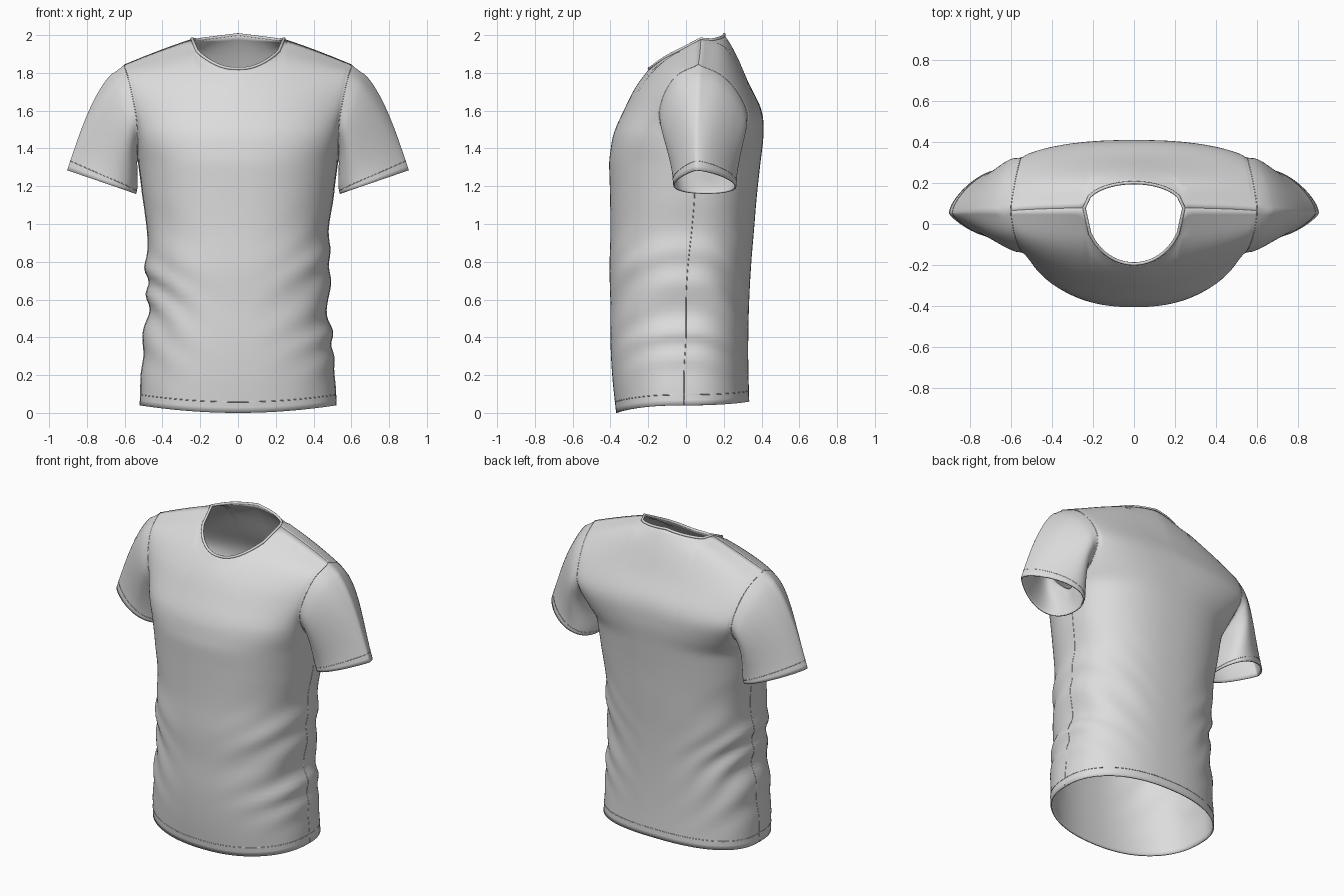
import bpy, bmesh, math
from mathutils import Vector, noise

if "Cube" in bpy.data.objects:
    bpy.data.objects.remove(bpy.data.objects["Cube"])

cloth = bpy.data.materials.new("light grey cloth")
cloth.diffuse_color = (0.72, 0.72, 0.72, 1)
cloth.use_nodes = True
cloth.node_tree.nodes["Principled BSDF"].inputs["Base Color"].default_value = cloth.diffuse_color

N, NL, NU, NS = 36, 46, 30, 24          # half columns, lower rows, upper rows, sleeve rows
KN = 10                                 # column where the neck meets the shoulder seam
CHEST_Z = 1.33


def spline(pts, t):
    """Catmull-Rom through evenly spaced knots, t in 0..1."""
    pts = [p if isinstance(p, tuple) else (p,) for p in pts]
    n = len(pts) - 1
    i = min(int(t * n), n - 1)
    f = t * n - i
    out = []
    for c in range(len(pts[0])):
        b, d = pts[i][c], pts[i + 1][c]
        a = pts[i - 1][c] if i > 0 else 2 * b - d
        e = pts[i + 2][c] if i + 2 <= n else 2 * d - b
        out.append(b + 0.5 * f * (d - a + f * (2 * a - 5 * b + 4 * d - e + f * (3 * (b - d) + e - a))))
    return out


# lower body: half width, side seam, front and back depth from hem to armpit
WIDTH = [.52, .51, .495, .475, .487, .48, .505, .53]
SEAM = [-.01, -.01, 0, 0, .01, .03, .045, .05]
DEPTH = {-1: [-.37, -.39, -.40, -.40, -.405, -.40, -.402, -.408],
         1: [.335, .33, .33, .335, .345, .36, .375, .395]}
# upper body: centre line (y, z) and armhole (x, y, z); -1 is front, 1 is back
CENTRE = {-1: [(-.408, 1.33), (-.385, 1.47), (-.33, 1.6), (-.25, 1.75), (-.12, 1.9), (.08, 2.04)],
          1: [(.395, 1.33), (.41, 1.47), (.40, 1.6), (.335, 1.74), (.212, 1.992), (.08, 2.04)]}
ARMHOLE = {-1: [(.53, .05, 1.33), (.53, -.08, 1.45), (.535, -.14, 1.56),
                (.555, -.12, 1.68), (.58, -.05, 1.79), (.60, .065, 1.845)],
           1: [(.53, .05, 1.33), (.53, .23, 1.43), (.545, .325, 1.55),
               (.56, .285, 1.68), (.58, .19, 1.79), (.60, .065, 1.845)]}


def col(k):
    return math.sin(1.5 * k / N) / math.sin(1.5)


NECK_X = .60 * col(KN)


def lower(u, s, side):
    a = abs(u)
    w, ys, yd = spline(WIDTH, s)[0], spline(SEAM, s)[0], spline(DEPTH[side], s)[0]
    hem = .04 * a * a if side < 0 else .06 - .02 * a * a
    z = hem + (CHEST_Z - hem) * s
    x = u * w
    y = ys + (yd - ys) * (1 - a ** 2.3) ** (1 / 2.4)
    # drag folds rising towards the side seams
    slope = .38 if side < 0 else .5
    phase = (z - slope * (a - 1)) / .21 + (.35 if u < 0 else 0)
    phase += .5 * noise.noise(Vector((x * 2, 0, z * 3)))
    d = .013 * a ** 2.2 * math.exp(-((z - .58) / .3) ** 2) * math.sin(2 * math.pi * phase)
    return Vector((x + d * u * a, y + side * d * (1 - a * a) ** .5, z))


def upper(u, t, side):
    a = abs(u)
    c, e = spline(CENTRE[side], t), spline(ARMHOLE[side], t)
    b = min(1, 1.8 * t)
    b = b * b * (3 - 2 * b)
    p = 2.4 - 1.25 * b
    w = 1 - (1 - a ** (2.3 + (.6 * b if side > 0 else 0))) ** (1 / p)
    return Vector((u * e[0], c[0] + (e[1] - c[0]) * w, c[1] + (e[2] - c[1]) * a ** 1.3))


def neck_cut(k, side):
    """Parameter at which a column reaches the neckline or shoulder seam."""
    if abs(k) >= KN:
        return 1.0
    lo, hi = 0.0, 1.0
    depth = .275 if side < 0 else .122
    for _ in range(30):
        m = (lo + hi) / 2
        q = upper(col(k), m, side)
        if (q.x / NECK_X) ** 2 + ((q.y - .08) / depth) ** 2 > 1:
            lo = m
        else:
            hi = m
    return lo


bm = bmesh.new()
shared = {}


def vert(co):
    key = tuple(round(c, 4) + 0.0 for c in co)
    if key not in shared:
        shared[key] = bm.verts.new(co)
    return shared[key]


def quad(*vs):
    vs = list(dict.fromkeys(vs))
    if len(vs) > 2 and not bm.faces.get(vs):
        bm.faces.new(vs).smooth = True


# front and back panels, joined at the side and shoulder seams
grids = {}
for side in (-1, 1):
    cuts = {k: neck_cut(k, side) for k in range(-N, N + 1)}
    rows = [[vert(lower(col(k), j / NL, side)) for k in range(-N, N + 1)] for j in range(NL + 1)]
    rows += [[vert(upper(col(k), j / NU * cuts[k], side)) for k in range(-N, N + 1)]
             for j in range(1, NU + 1)]
    grids[side] = rows
    for r0, r1 in zip(rows, rows[1:]):
        for i in range(2 * N):
            q = (r0[i], r0[i + 1], r1[i + 1], r1[i])
            quad(*(q if side < 0 else q[::-1]))

# sleeves: curves sweeping from the armhole to a teardrop cuff
armholes, cuffs = [], []
axis = Vector((.946, 0, .324))
down = Vector((.324, 0, -.946))
for sx, column in ((1, 2 * N), (-1, 0)):
    loop = [(-1, j) for j in range(NU + 1)] + [(1, j) for j in range(NU - 1, 0, -1)]
    start = [grids[s][NL + j][column] for s, j in loop]
    rings = [start]
    for r in range(1, NS + 1):
        f = r / NS
        ring = []
        for (s, j), v in zip(loop, start):
            t = j / NU
            p0 = Vector((v.co.x * sx, v.co.y, v.co.z))
            p1 = Vector((.722, .108 - .055 * t * t, 1.222)) - axis * .193 * math.cos(math.pi * t)
            p1.y += s * .19 * math.sin(math.pi * t) * (1.33 - 1.02 * t)
            h = (p0.z - CHEST_Z) / .515
            t0 = Vector((.03, 0, -.15)).lerp(Vector((.45, 0, -.2)), h ** .65 if s > 0 else h)
            t1 = down * (.17 + .45 * h)
            q = (p0 * (2 * f**3 - 3 * f**2 + 1) + t0 * (f**3 - 2 * f**2 + f)
                 + p1 * (3 * f**2 - 2 * f**3) + t1 * (f**3 - f**2))
            ring.append(bm.verts.new((q.x * sx, q.y, q.z)))
        rings.append(ring)
    n = len(loop)
    for a, b in zip(rings, rings[1:]):
        for i in range(n):
            m = (i + 1) % n
            quad(a[i], a[m], b[m], b[i])
    armholes.append(start)
    cuffs.append(rings[NS - 2])

# soften the armhole joins, the chest line and the shoulder ridge
near = set(v for loop in armholes for v in loop)
for _ in range(3):
    near |= {e.other_vert(v) for v in list(near) for e in v.link_edges}
for rows in grids.values():
    near |= {v for r in rows[NL - 5:NL + 7] + rows[-4:] for v in r}
near = [v for v in near if not v.is_boundary]
for _ in range(5):
    bmesh.ops.smooth_vert(bm, verts=near, factor=.4, use_axis_x=True, use_axis_y=True, use_axis_z=True)

bmesh.ops.recalc_face_normals(bm, faces=bm.faces[:])
bm.normal_update()
chest = grids[-1][NL // 2][N]
if chest.normal.y > 0:
    bmesh.ops.reverse_faces(bm, faces=bm.faces[:])

# seam and collar paths taken from the finished cloth
mid = slice(N - KN, N + KN + 1)
neck = grids[-1][-1][mid] + grids[1][-1][mid][::-1][1:-1]
hem = grids[-1][2] + grids[1][2][::-1][1:-1]
paths = {"collar_band": ([neck], True, .008, 3),
         "hem_stitching": ([hem], True, .002, 0),
         "cuff_stitching": (cuffs, True, .002, 0),
         "armhole_seams": (armholes, True, .002, 0),
         "side_seams": ([[r[i] for r in grids[-1][:NL + 1]] for i in (0, 2 * N)], False, .002, 0)}
paths = {name: ([[v.co.copy() for v in line] for line in p[0]],) + p[1:] for name, p in paths.items()}

mesh = bpy.data.meshes.new("shirt_body")
bm.to_mesh(mesh)
bm.free()
mesh.materials.append(cloth)
shirt = bpy.data.objects.new("shirt_body", mesh)
bpy.context.collection.objects.link(shirt)
solid = shirt.modifiers.new("cloth thickness", 'SOLIDIFY')
solid.thickness = .008
solid.offset = -1

# collar band and stitched seams as thin cords
for name, (lines, closed, radius, res) in paths.items():
    cu = bpy.data.curves.new(name, 'CURVE')
    cu.dimensions = '3D'
    cu.bevel_depth = radius
    cu.bevel_resolution = res
    for line in lines:
        sp = cu.splines.new('POLY')
        sp.points.add(len(line) - 1)
        for pt, co in zip(sp.points, line):
            pt.co = (*co, 1)
        sp.use_cyclic_u = closed
    cu.materials.append(cloth)
    bpy.context.collection.objects.link(bpy.data.objects.new(name, cu))
